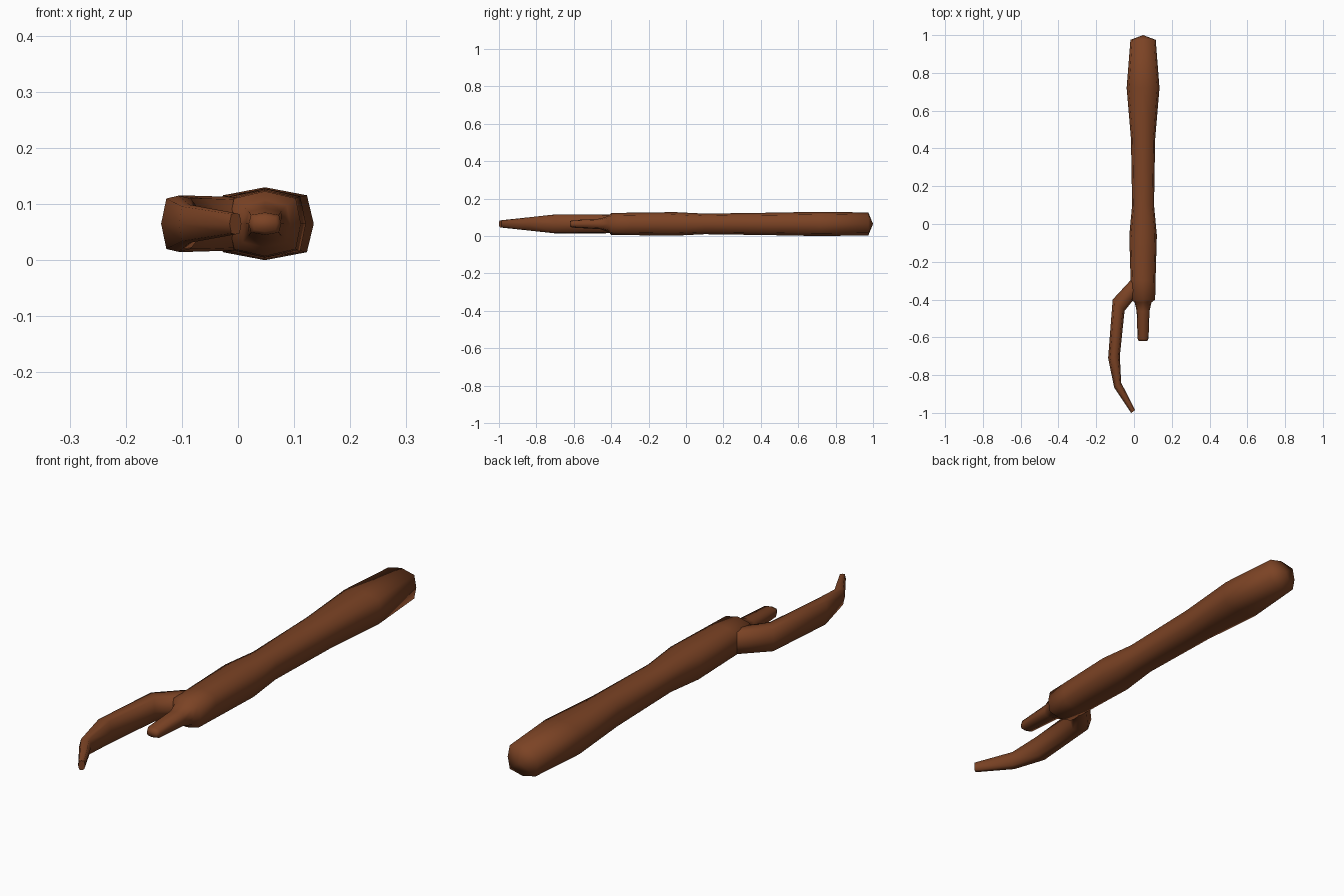
import bpy, bmesh
from mathutils import Vector

cube = bpy.data.objects.get("Cube")
if cube:
    bpy.data.objects.remove(cube)

wood = bpy.data.materials.new("brown_wood")
wood.use_nodes = True
colour = (0.2, 0.056, 0.018, 1)
wood.diffuse_color = colour
wood.node_tree.nodes["Principled BSDF"].inputs["Base Color"].default_value = colour

MID_Z = 0.065
HANDLE_X = 0.048


def loft(name, stations, diag, tip=None):
    """Skin eight-sided rings; a station is (outer xy, inner xy, half height)."""
    bm = bmesh.new()
    dx, dz = diag
    shape = [(1, 0), (dx, dz), (0, 1), (-dx, dz), (-1, 0), (-dx, -dz), (0, -1), (dx, -dz)]
    rings = []
    for outer, inner, half_height in stations:
        a, b = Vector((*outer, MID_Z)), Vector((*inner, MID_Z))
        centre, half = (a + b) / 2, (b - a) / 2
        rings.append([bm.verts.new(centre + half * u + Vector((0, 0, half_height * w)))
                      for u, w in shape])
    for r, s in zip(rings, rings[1:]):
        for i in range(8):
            j = (i + 1) % 8
            bm.faces.new((r[i], r[j], s[j], s[i]))
    bm.faces.new(rings[0])
    if tip:
        apex = bm.verts.new(tip)
        for i in range(8):
            bm.faces.new((rings[-1][i], rings[-1][(i + 1) % 8], apex))
    else:
        bm.faces.new(rings[-1])
    bmesh.ops.recalc_face_normals(bm, faces=bm.faces)
    mesh = bpy.data.meshes.new(name)
    bm.to_mesh(mesh)
    bm.free()
    mesh.materials.append(wood)
    obj = bpy.data.objects.new(name, mesh)
    bpy.context.collection.objects.link(obj)
    bpy.ops.object.select_all(action='DESELECT')
    obj.select_set(True)
    bpy.context.view_layer.objects.active = obj
    bpy.ops.object.shade_smooth_by_angle(angle=1.35)
    return obj


# Handle with swollen grip, flared neck and short prong: (y, half width, half height)
profile = [(-0.62, 0.022, 0.014), (-0.607, 0.029, 0.02), (-0.46, 0.034, 0.028),
           (-0.415, 0.045, 0.042), (-0.4, 0.064, 0.058), (-0.3, 0.066, 0.06),
           (-0.06, 0.073, 0.063), (0.1, 0.058, 0.055), (0.45, 0.064, 0.06),
           (0.72, 0.087, 0.065), (0.975, 0.067, 0.061)]
loft("handle", [((HANDLE_X - w, y), (HANDLE_X + w, y), h) for y, w, h in profile],
     (0.86, 0.78), tip=(HANDLE_X, 1.0, MID_Z))

# Long curved side prong, bending out from the handle and back in at the tip
loft("side_prong", [
    ((0.03, -0.27), (0.03, -0.395), 0.045),
    ((-0.02, -0.3), (-0.01, -0.41), 0.048),
    ((-0.113, -0.4), (-0.05, -0.46), 0.05),
    ((-0.137, -0.71), (-0.075, -0.7), 0.05),
    ((-0.105, -0.865), (-0.068, -0.84), 0.034),
    ((-0.015, -1.0), (0.006, -0.985), 0.019),
], (0.7, 0.9))
